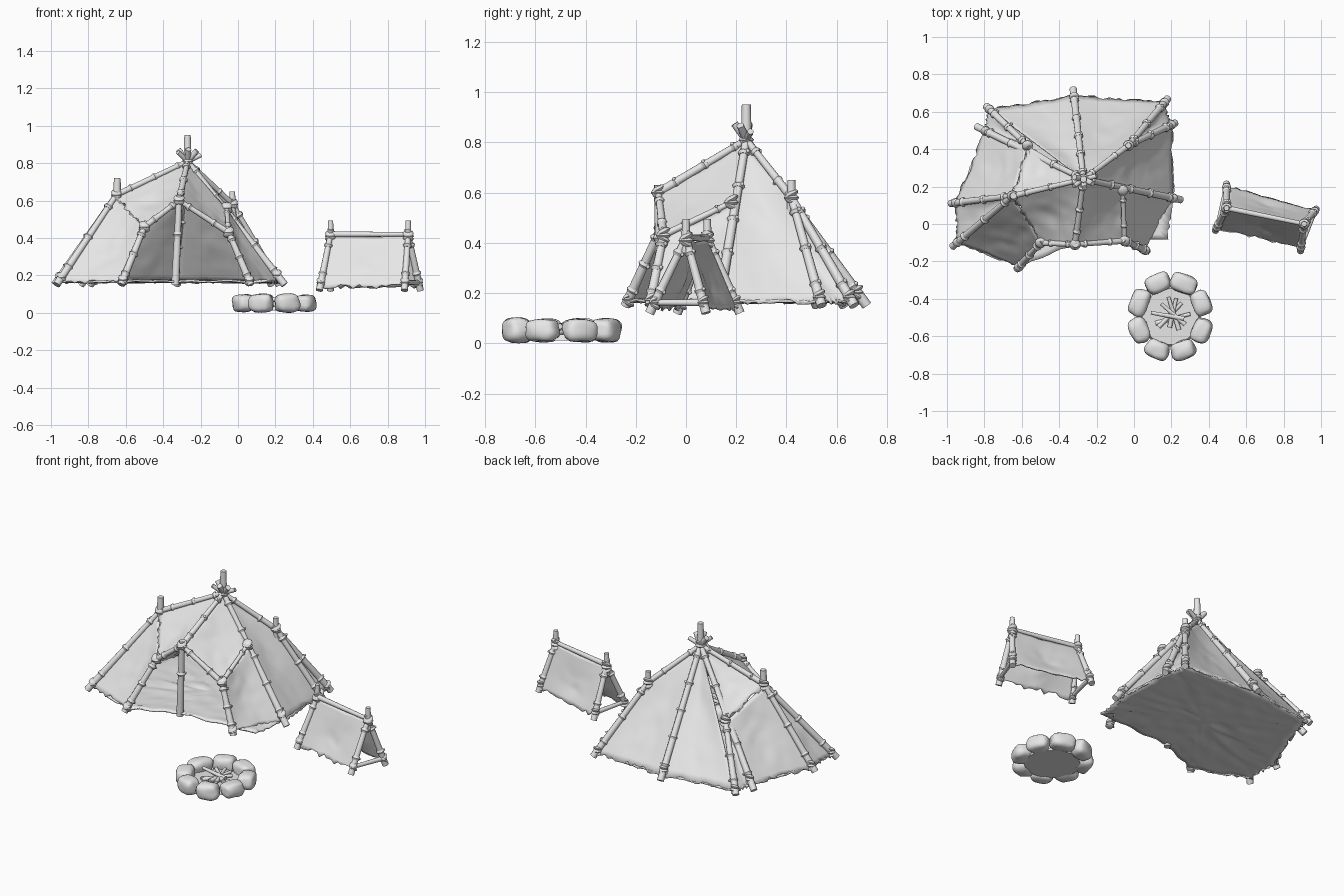
import bpy, bmesh, math, random
from mathutils import Vector as V, Matrix, noise

random.seed(4)
cube = bpy.data.objects.get("Cube")
if cube:
    bpy.data.objects.remove(cube, do_unlink=True)

mat = bpy.data.materials.new("plain grey")
mat.use_nodes = True
mat.diffuse_color = (0.8, 0.8, 0.8, 1)
mat.node_tree.nodes["Principled BSDF"].inputs["Base Color"].default_value = (0.8, 0.8, 0.8, 1)


def finish(bm, name, thickness=0, angle=50):
    bmesh.ops.remove_doubles(bm, verts=bm.verts, dist=0.0005)
    bmesh.ops.recalc_face_normals(bm, faces=bm.faces)
    mesh = bpy.data.meshes.new(name)
    bm.to_mesh(mesh)
    bm.free()
    mesh.materials.append(mat)
    ob = bpy.data.objects.new(name, mesh)
    bpy.context.collection.objects.link(ob)
    if thickness:
        mod = ob.modifiers.new("thickness", "SOLIDIFY")
        mod.thickness = thickness
        mod.offset = 0
    bpy.ops.object.select_all(action="DESELECT")
    ob.select_set(True)
    bpy.context.view_layer.objects.active = ob
    bpy.ops.object.shade_smooth_by_angle(angle=math.radians(angle))
    return ob


def rod(bm, a, b, r1, r2, sides=10):
    axis = b - a
    m = Matrix.Translation((a + b) / 2) @ axis.to_track_quat("Z", "Y").to_matrix().to_4x4()
    bmesh.ops.create_cone(bm, cap_ends=True, segments=sides, radius1=r1, radius2=r2,
                          depth=axis.length, matrix=m)


def pole(name, a, b, r=0.017, past=0.0, ties=3):
    """Bamboo-like pole from foot a to top b, with raised rings and rope ties."""
    a, b = V(a), V(b)
    d = (b - a).normalized()
    end = b + d * past
    bm = bmesh.new()
    rod(bm, a, end, r * 1.2, r * 0.9)
    for i in range(ties):
        p = a.lerp(b, (i + 0.6) / ties)
        rod(bm, p - d * 0.012, p, r * 1.1, r * 1.5)
        rod(bm, p, p + d * 0.012, r * 1.5, r * 1.1)
        side = d.orthogonal().normalized() * r * 1.3
        bmesh.ops.create_icosphere(bm, subdivisions=1, radius=r * 0.55,
                                   matrix=Matrix.Translation(p + side))
    return finish(bm, name)


def lashing(name, p, r=0.03):
    """Bulky rope wrap where poles meet."""
    bm = bmesh.new()
    for k in (-1, 0, 1):
        m = Matrix.Translation(V(p) + V((0, 0, k * 0.014))) @ Matrix.Rotation(k * 0.5, 4, "X")
        bmesh.ops.create_uvsphere(bm, u_segments=12, v_segments=6, radius=r,
                                  matrix=m @ Matrix.Diagonal((1, 1, 0.45, 1)))
    return finish(bm, name)


def cloth(name, a, b, c, d, sag=0.02, centre=(-0.3, 0.2, 0.3), rag=0.014, n=18):
    """Sagging sheet: a-b is the top edge, d-c the ragged lower edge."""
    a, b, c, d, centre = (V(p) for p in (a, b, c, d, centre))
    bm = bmesh.new()
    rows = []
    for j in range(n + 1):
        row = []
        for i in range(n + 1):
            u, v = i / n, j / n
            top, low = a.lerp(b, u), d.lerp(c, u)
            if j == n:
                v += random.uniform(-1, 1) * rag / max((low - top).length, 0.05)
            p = top.lerp(low, v)
            inward = (centre - p).normalized()
            bulge = math.sin(math.pi * u) * (0.3 + 0.7 * math.sin(math.pi * min(v, 1)))
            p += inward * (sag * bulge + 0.008 * noise.noise(p * 14) * math.sin(math.pi * u))
            p.z -= 0.01
            row.append(bm.verts.new(p))
        rows.append(row)
    for j in range(n):
        for i in range(n):
            bm.faces.new((rows[j][i], rows[j][i + 1], rows[j + 1][i + 1], rows[j + 1][i]))
    bmesh.ops.dissolve_degenerate(bm, edges=bm.edges, dist=0.0005)
    return finish(bm, name, 0.008)


# Tent joints
peak = V((-0.27, 0.24, 0.81))
left, back_left = V((-0.65, 0.15, 0.63)), V((-0.57, 0.42, 0.48))
back_right, side = V((-0.03, 0.42, 0.58)), V((-0.06, 0.18, 0.56))
porch, door_l, door_r = V((-0.315, -0.11, 0.6)), V((-0.5, -0.1, 0.46)), V((-0.05, -0.09, 0.43))

# Pole feet
feet = dict(back_a=(-0.79, 0.63), back_b=(-0.84, 0.52), rear=(-0.325, 0.72), right_a=(0.18, 0.67),
            right_b=(0.22, 0.54), side=(0.25, 0.13), door_r=(0.07, -0.145), door_l=(-0.625, -0.24),
            left_a=(-0.97, -0.12), left_b=(-0.98, 0.11))
feet = {k: V((x, y, 0.15)) for k, (x, y) in feet.items()}
tops = dict(back_a=back_left, back_b=peak, rear=peak, right_a=back_right, right_b=back_right,
            side=peak, door_r=door_r, door_l=door_l, left_a=left, left_b=left)
for k, f in feet.items():
    t = tops[k]
    pole(k + "_pole", f, t, past=0.08 if t == peak else 0.03, ties=5 if t == peak else 3)

# Ridge poles, porch frame and upright tips
pole("left_ridge", left, peak, 0.014, 0.08, 3)
pole("porch_ridge", porch, peak, 0.015, 0.0, 3)
pole("back_right_ridge", back_right, peak, 0.014, 0.08, 2)
pole("porch_post", (-0.335, -0.1, 0.15), porch, 0.018, 0.03, 1)
pole("door_beam_left", door_l, porch, 0.014, 0.02, 2)
pole("door_beam_right", door_r, porch, 0.014, 0.02, 2)
pole("side_beam", door_r, side, 0.012, 0.02, 2)
pole("peak_tip", peak - V((0, 0, 0.09)), peak + V((0, 0, 0.14)), 0.02, 0, 0)
pole("left_tip", left - V((0, 0, 0.08)), left + V((0.005, 0, 0.09)), 0.02, 0, 0)
pole("back_right_tip", back_right - V((0, 0, 0.08)), back_right + V((0, 0, 0.07)), 0.017, 0, 0)
for i, p in enumerate((peak, left, back_left, back_right, side, porch, door_l, door_r)):
    lashing(f"tent_lashing_{i}", p)
for k, f in feet.items():
    lashing(k + "_foot_lashing", f.lerp(tops[k], 0.08), 0.026)

# Tent cloth panels; hems stop just inside the feet
hem = {k: f.lerp(tops[k], 0.07) for k, f in feet.items()}
for h in hem.values():
    h.z = 0.175
cloth("roof_left", peak, peak, left, back_left)
cloth("wall_left", back_left, left, hem["left_b"], hem["back_b"])
cloth("wall_left_corner", left, left, hem["left_a"], hem["left_b"])
cloth("wall_front_left", left, door_l, hem["door_l"], hem["left_a"])
cloth("roof_front_left", peak, porch, door_l, left)
cloth("roof_front_right", peak, porch, door_r, side)
cloth("wall_front_right", side, door_r, hem["door_r"], hem["side"])
cloth("wall_right", peak, back_right, hem["right_b"], hem["side"])
cloth("wall_right_corner", back_right, back_right, hem["right_a"], hem["right_b"], 0.04)
cloth("wall_back_right", peak, back_right, hem["right_a"], hem["rear"])
cloth("wall_back_left", peak, peak, hem["back_a"], hem["rear"])
cloth("wall_back_corner", back_left, back_left, hem["back_a"], hem["back_b"])

# Ragged ground sheet
outline = [hem[k] for k in ("left_a", "left_b", "back_b", "back_a", "rear", "right_a", "right_b", "side")]
outline += [V((0.18, -0.08, 0.17)), V((-0.3, -0.11, 0.17)), hem["door_l"]]
mid = V((-0.33, 0.24, 0.17))
bm = bmesh.new()
rim = []
for p, q in zip(outline, outline[1:] + outline[:1]):
    for i in range(10):
        rim.append(mid + (p.lerp(q, i / 10) - mid) * random.uniform(0.97, 1.01))
rings = []
for j in range(1, 13):
    rings.append([])
    for p in rim:
        w = mid.lerp(p, j / 12)
        w.z = 0.168 + 0.01 * noise.noise(V((w.x * 8, w.y * 25, 0)))
        rings[-1].append(bm.verts.new(w))
bm.faces.new(rings[0])
for r0, r1 in zip(rings, rings[1:]):
    for i in range(len(rim)):
        k = (i + 1) % len(rim)
        bm.faces.new((r0[i], r0[k], r1[k], r1[i]))
finish(bm, "ground_sheet", 0.01)

# Small lean-to: two A-frames, ridge and two sheets
ridge = [V((0.495, 0.085, 0.42)), V((0.91, 0.0, 0.42))]
back_feet = [V((0.495, 0.215, 0.12)), V((0.975, 0.08, 0.12))]
front_feet = [V((0.435, -0.035, 0.12)), V((0.89, -0.145, 0.12))]
for n, top, bf, ff in zip(("right", "left"), ridge, back_feet, front_feet):
    pole(f"rack_{n}_back_leg", bf, top, 0.016, 0.03, 2)
    pole(f"rack_{n}_front_leg", ff, top, 0.016, 0.03, 2)
    pole(f"rack_{n}_tip", top - V((0, 0, 0.06)), top + V((0, 0, 0.075)), 0.016, 0, 0)
    pole(f"rack_{n}_crossbar", bf.lerp(top, 0.14), ff.lerp(top, 0.14), 0.012, 0.02, 0)
    lashing(f"rack_{n}_lashing", top - V((0, 0, 0.01)))
    for f, s in ((bf, "back"), (ff, "front")):
        lashing(f"rack_{n}_{s}_lashing", f.lerp(top, 0.14), 0.024)
pole("rack_ridge", ridge[0], ridge[1], 0.013, 0.02, 0)
for s, f in (("front", front_feet), ("back", back_feet)):
    cloth(f"rack_{s}_sheet", ridge[0], ridge[1], f[1].lerp(ridge[1], 0.1),
          f[0].lerp(ridge[0], 0.1), 0.02, (0.7, 0.03, 0.2))

# Fire ring: stones, ash bed and sticks
pit = V((0.195, -0.495, 0))
for i in range(8):
    ang = math.radians(22 + 45 * i)
    bm = bmesh.new()
    bmesh.ops.create_cube(bm, size=1)
    bmesh.ops.subdivide_edges(bm, edges=bm.edges, cuts=5, use_grid_fill=True)
    size = V((0.1, random.uniform(0.13, 0.15), random.uniform(0.088, 0.102)))
    for v in bm.verts:
        p = v.co * 2
        p *= 0.5 / (abs(p.x) ** 3.2 + abs(p.y) ** 3.2 + abs(p.z) ** 3.2) ** (1 / 3.2)
        p *= 1 + 0.12 * noise.noise(p * 2.5 + V((i * 7, 0, 0)))
        v.co = V((p.x * size.x, p.y * size.y, p.z * size.z))
    at = pit + V((0.18 * math.cos(ang), 0.193 * math.sin(ang), 0.052))
    bm.transform(Matrix.Translation(at) @ Matrix.Rotation(ang, 4, "Z"))
    finish(bm, f"fire_stone_{i + 1}")

bm = bmesh.new()
rod(bm, pit + V((0, 0, 0.012)), pit + V((0, 0, 0.035)), 0.16, 0.15, 28)
finish(bm, "ash_bed")
for i in range(6):
    ang = math.radians(15 + 31 * i)
    d = V((math.cos(ang), math.sin(ang), 0)) * random.uniform(0.075, 0.1)
    off = V((random.uniform(-0.02, 0.02), random.uniform(-0.02, 0.02), 0.045 + 0.006 * i))
    pole(f"fire_stick_{i + 1}", pit + off - d - V((0, 0, 0.008)), pit + off + d, 0.011, 0, 0)
